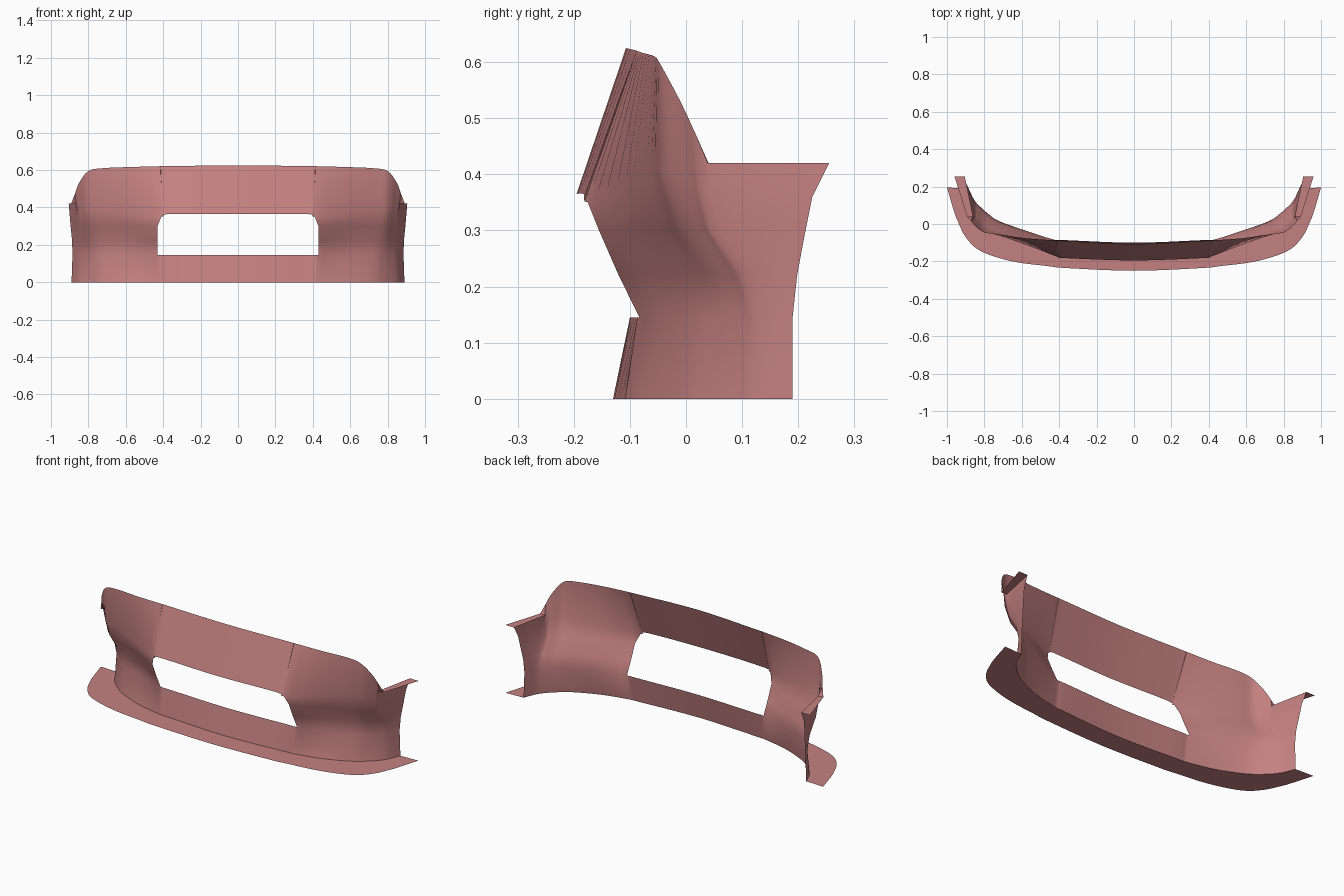
import bpy
import bmesh
import math
from mathutils import Vector

default_cube = bpy.data.objects.get("Cube")
if default_cube:
    bpy.data.objects.remove(default_cube, do_unlink=True)

STEPS = 4  # smooth samples between neighbouring stations

paint = bpy.data.materials.new("dusty_rose_paint")
paint.use_nodes = True
COLOUR = (0.56, 0.22, 0.22, 1.0)
paint.diffuse_color = COLOUR
paint.node_tree.nodes["Principled BSDF"].inputs["Base Color"].default_value = COLOUR


def smooth_row(points):
    """Run a smooth curve through a half row that starts on the centre plane."""
    pts = [Vector(p) for p in points]
    first = pts[1].copy()
    first.x = -first.x
    last = pts[-1] * 2 - pts[-2]
    padded = [first] + pts + [last]
    result = []
    for i in range(len(pts) - 1):
        a, b, c, d = padded[i:i + 4]
        for s in range(STEPS):
            t = s / STEPS
            result.append(0.5 * (2 * b + (c - a) * t
                                 + (2 * a - 5 * b + 4 * c - d) * t ** 2
                                 + (3 * b - a - 3 * c + d) * t ** 3))
    result.append(pts[-1])
    return result


def mirrored_object(name, bm):
    """Turn a half mesh into a mirrored, smoothly shaded object."""
    bmesh.ops.recalc_face_normals(bm, faces=bm.faces)
    mesh = bpy.data.meshes.new(name)
    bm.to_mesh(mesh)
    bm.free()
    mesh.materials.append(paint)
    obj = bpy.data.objects.new(name, mesh)
    bpy.context.collection.objects.link(obj)
    mirror = obj.modifiers.new("Mirror", 'MIRROR')
    mirror.use_axis[0] = True
    mirror.merge_threshold = 0.0005
    bpy.ops.object.select_all(action='DESELECT')
    obj.select_set(True)
    bpy.context.view_layer.objects.active = obj
    bpy.ops.object.shade_smooth_by_angle(angle=math.radians(35))
    return obj


def loft(name, rows, keep=lambda band, column: True):
    """Skin neighbouring rows with quads, leaving out unwanted cells."""
    bm = bmesh.new()
    grid = [[bm.verts.new(p) for p in row] for row in rows]
    for band in range(len(grid) - 1):
        low, high = grid[band], grid[band + 1]
        for col in range(len(low) - 1):
            if keep(band, col):
                bm.faces.new((low[col], low[col + 1], high[col + 1], high[col]))
    loose = [v for v in bm.verts if not v.link_faces]
    bmesh.ops.delete(bm, geom=loose, context='VERTS')
    return mirrored_object(name, bm)


def level(z, *xy):
    return [(x, y, z) for x, y in xy]


# Rows run from the centre, past the opening, round the corner to the rear edge
foot = level(0, (0, -.13), (.37, -.11), (.43, -.105), (.58, -.07),
             (.72, -.01), (.79, .04), (.84, .09), (.865, .13), (.89, .19))
sill = level(.145, (0, -.1), (.37, -.086), (.43, -.083), (.58, -.035),
             (.72, .015), (.78, .055), (.83, .1), (.855, .13), (.885, .19))
waist = level(.22, (0, -.14), (.37, -.13), (.43, -.12), (.58, -.05),
              (.72, .01), (.79, .045), (.83, .08), (.855, .11), (.887, .198))
shoulder = level(.3, (0, -.17), (.37, -.16), (.43, -.155), (.58, -.085),
                 (.72, -.035), (.79, -.01), (.835, .03), (.855, .06), (.895, .213))
brow = [(0, -.195, .365), (.37, -.182, .365), (.41, -.175, .35), (.58, -.11, .37),
        (.72, -.062, .4), (.8, -.04, .4), (.84, .005, .39), (.858, .045, .37),
        (.9, .225, .36)]
crown = [(0, -.107, .625), (.37, -.09, .621), (.43, -.087, .62), (.58, -.076, .616),
         (.72, -.056, .61), (.8, -.045, .595), (.85, -.01, .53), (.873, .018, .47)]

front_rows = [smooth_row(r) for r in (foot, sill, waist, shoulder, brow)]
top_row = smooth_row(crown)
# The top edge drops to the level side wall behind the corner
wall_front, wall_back = Vector((.86, .04, .42)), Vector((.905, .255, .42))
top_row += [wall_front.lerp(wall_back, i / (STEPS - 1)) for i in range(STEPS)]
front_rows.append(top_row)

# Main shell with the central opening left out
opening_end = 2 * STEPS
loft("bumper_shell", front_rows,
     lambda band, col: not (band in (1, 2, 3) and col < opening_end))

# Flat flange around the foot
lip = level(0, (0, -.25), (.37, -.235), (.46, -.225), (.65, -.2),
            (.82, -.145), (.9, -.07), (.94, .01), (.96, .06), (1, .195))
loft("lower_lip", [smooth_row(foot), smooth_row(lip)])

# Flat tab on top of each side wall, with a small fin closing its front
tab_front, tab_back = Vector((.892, .038, .42)), Vector((.96, .255, .42))
loft("side_tab", [[wall_front, wall_back], [tab_front, tab_back]])

bm = bmesh.new()
bm.faces.new([bm.verts.new(p) for p in (wall_front, tab_front, crown[-1])])
mirrored_object("tab_fin", bm)
